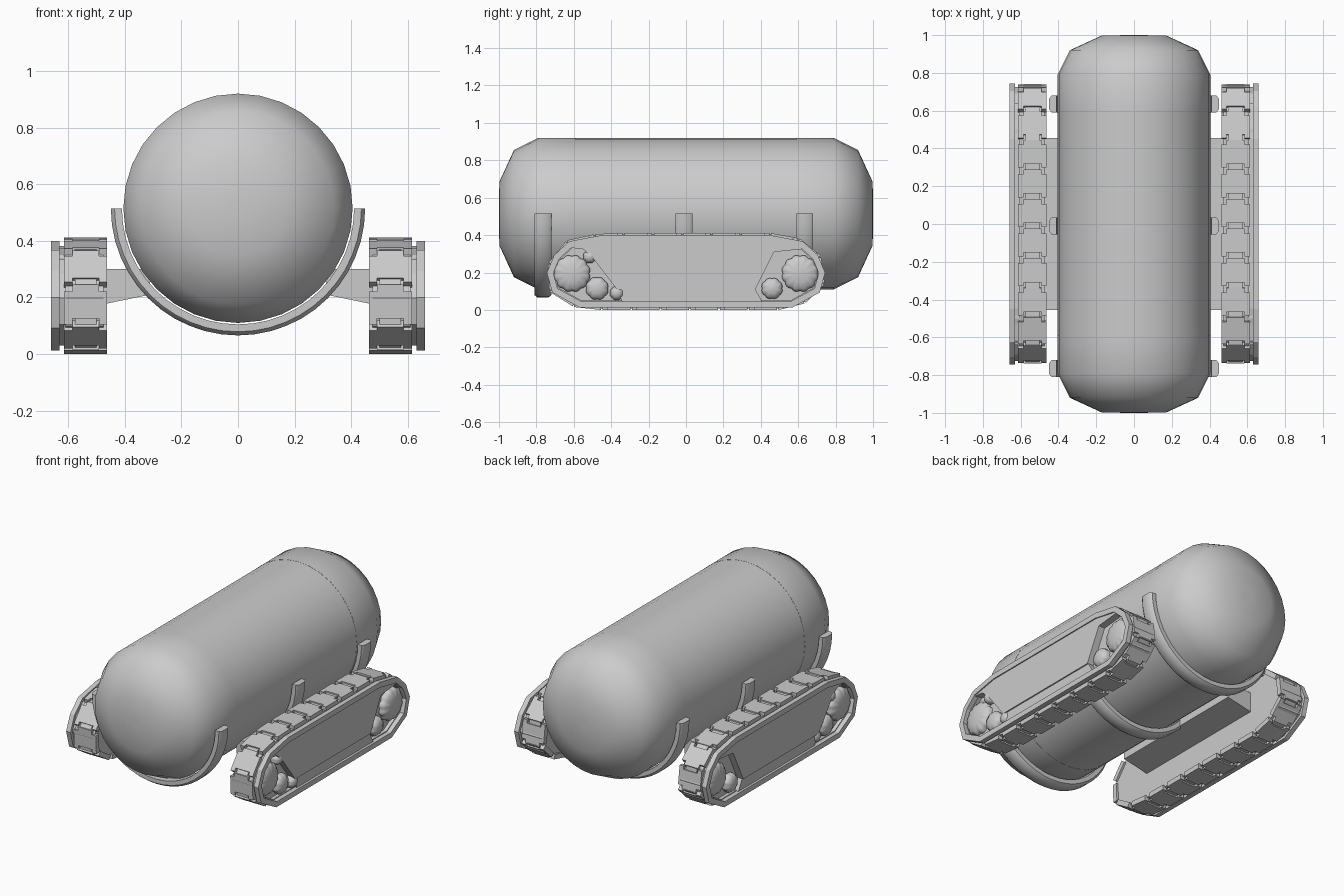
import bpy, bmesh
from math import sin, cos, pi, radians, hypot
from mathutils import Vector

if "Cube" in bpy.data.objects:
    bpy.data.objects.remove(bpy.data.objects["Cube"])


def finish(bm, name, mirror=False, smooth=None):
    bmesh.ops.recalc_face_normals(bm, faces=bm.faces)
    me = bpy.data.meshes.new(name)
    bm.to_mesh(me)
    bm.free()
    ob = bpy.data.objects.new(name, me)
    bpy.context.collection.objects.link(ob)
    if mirror:
        ob.modifiers.new("Mirror", 'MIRROR')
    if smooth:
        bpy.ops.object.select_all(action='DESELECT')
        ob.select_set(True)
        bpy.context.view_layer.objects.active = ob
        bpy.ops.object.shade_smooth_by_angle(angle=radians(smooth))
    return ob


def bridge(bm, a, b, closed=True):
    n = len(a)
    for i in range(n if closed else n - 1):
        j = (i + 1) % n
        bm.faces.new((a[i], a[j], b[j], b[i]))


def prism(bm, pts, x0, x1):
    """Solid from a (y, z) outline between two x positions."""
    a = [bm.verts.new((x0, y, z)) for y, z in pts]
    b = [bm.verts.new((x1, y, z)) for y, z in pts]
    bridge(bm, a, b)
    bm.faces.new(a)
    bm.faces.new(b)


def frame(bm, outer, inner, x0, x1):
    """Hollow band between two matching outlines."""
    loops = [[bm.verts.new((x, y, z)) for y, z in p]
             for x, p in ((x0, outer), (x1, outer), (x1, inner), (x0, inner))]
    for i in range(4):
        bridge(bm, loops[i], loops[(i + 1) % 4])


def inset(pts, d):
    """Move every edge of a clockwise convex outline inward by d."""
    out, n = [], len(pts)
    for i in range(n):
        p0, p, p1 = (Vector(pts[k % n]) for k in (i - 1, i, i + 1))
        e0, e1 = (p - p0).normalized(), (p1 - p).normalized()
        n0, n1 = Vector((e0.y, -e0.x)), Vector((e1.y, -e1.x))
        m = (n0 + n1) / (1 + n0.dot(n1))
        out.append(tuple(p + m * d))
    return out


# Tank: cylindrical middle and two rounded end caps
R, ZC, SEG = 0.405, 0.515, 32


def lathe(name, prof, smooth):
    bm = bmesh.new()
    rings = [[bm.verts.new((r * cos(2 * pi * i / SEG), y, ZC + r * sin(2 * pi * i / SEG)))
              for i in range(SEG)] for r, y in prof]
    for a, b in zip(rings, rings[1:]):
        bridge(bm, a, b)
    bm.faces.new(rings[0])
    bm.faces.new(rings[-1])
    return finish(bm, name, smooth=smooth)


lathe("tank_body", [(R - 0.001, -0.59), (R - 0.001, 0.59)], 40)
for s, nm in ((-1, "front"), (1, "rear")):
    lathe("tank_cap_" + nm, [(R, s * 0.59), (R, s * 0.79), (0.34, s * 0.92), (0.17, s * 0.998),
                             (0.02, s * 1.0)], 60)

# Cradle straps: three half rings under the tank
for k, y0 in enumerate((-0.765, -0.01, 0.635)):
    bm = bmesh.new()
    sect = [(0.41, -0.045), (0.436, -0.045), (0.449, -0.028),
            (0.449, 0.028), (0.436, 0.045), (0.41, 0.045)]
    rings = []
    for i in range(25):
        a = pi + pi * i / 24
        rings.append([bm.verts.new((r * cos(a), y0 + y, ZC + r * sin(a))) for r, y in sect])
    for a, b in zip(rings, rings[1:]):
        bridge(bm, a, b)
    bm.faces.new(rings[0])
    bm.faces.new(rings[-1])
    finish(bm, f"cradle_strap_{k + 1}", smooth=50)

# Mount blocks between tank and tracks
bm = bmesh.new()
sec = [(0.31, 0.21), (0.48, 0.175), (0.48, 0.30), (0.31, 0.30)]
a = [bm.verts.new((x, -0.455, z)) for x, z in sec]
b = [bm.verts.new((x, 0.455, z)) for x, z in sec]
bridge(bm, a, b)
bm.faces.new(a)
bm.faces.new(b)
finish(bm, "track_mount", mirror=True)

# Track outline, clockwise seen with y right and z up
half = [(0.45, 0.412), (0.63, 0.378), (0.715, 0.30), (0.757, 0.2), (0.725, 0.085), (0.57, 0.0)]
outline = half + [(-y, z) for y, z in reversed(half)]

# Track core and side rim
bm = bmesh.new()
prism(bm, inset(outline, 0.02), 0.475, 0.61)
finish(bm, "track_core", mirror=True)
bm = bmesh.new()
frame(bm, inset(outline, 0.03), inset(outline, 0.05), 0.605, 0.632)
frame(bm, inset(outline, 0.012), inset(outline, 0.045), 0.63, 0.66)
finish(bm, "track_rim", mirror=True)

# Side panel with open ends, plus the lower ledge
bm = bmesh.new()
prism(bm, [(-0.5, 0.375), (0.5, 0.375), (0.64, 0.34), (0.62, 0.325), (0.47, 0.31),
           (0.37, 0.11), (-0.37, 0.11), (-0.50, 0.28), (-0.55, 0.325), (-0.64, 0.335)], 0.605, 0.653)
prism(bm, [(-0.37, 0.111), (0.37, 0.111), (0.41, 0.04), (-0.34, 0.04)], 0.605, 0.645)
finish(bm, "side_panel", mirror=True)

# Track shoes: plate and interlocking tongue, spread evenly along the outline
N = 22
segs = list(zip(outline, outline[1:] + outline[:1]))
lens = [hypot(q[0] - p[0], q[1] - p[1]) for p, q in segs]
total = sum(lens)


def along(d):
    d %= total
    for (p, q), l in zip(segs, lens):
        if d <= l:
            return Vector(p).lerp(Vector(q), d / l)
        d -= l
    return Vector(outline[0])


bm = bmesh.new()
step = total / N
for i in range(N):
    p, q = along((i + 0.03) * step), along((i + 0.97) * step)
    t = (q - p).normalized()
    n = Vector((t.y, -t.x))
    L = (q - p).length

    def slab(s0, s1, h0, h1, x0, x1):
        prism(bm, [tuple(p + t * s + n * h) for s, h in
                   ((s0, h1), (s0, h0), (s1, h0), (s1, h1))], x0, x1)
    slab(0.02, L, 0.0, 0.03, 0.49, 0.585)
    for x0, x1 in ((0.462, 0.49), (0.585, 0.614)):
        slab(0.0, L - 0.025, 0.0, 0.03, x0, x1)
    slab(-0.012, 0.02, 0.008, 0.03, 0.5, 0.575)
finish(bm, "track_shoes", mirror=True)

# Scalloped, domed wheels in the open ends
for k, (y, z, r) in enumerate(((-0.61, 0.195, 0.1), (0.61, 0.195, 0.1), (-0.475, 0.115, 0.062),
                               (-0.37, 0.09, 0.038), (-0.515, 0.285, 0.036), (0.46, 0.115, 0.058))):
    bm = bmesh.new()
    lobes = 12 if r > 0.08 else 8
    M = lobes * 4
    rings = []
    for f, x in ((1, 0.6), (1, 0.63), (0.85, 0.645), (0.5, 0.655), (0.1, 0.658)):
        rings.append([])
        for i in range(M):
            rr = r * f * (0.92 + 0.08 * abs(sin(pi * i / 4)))
            a = 2 * pi * i / M
            rings[-1].append(bm.verts.new((x, y + rr * cos(a), z + rr * sin(a))))
    for a, b in zip(rings, rings[1:]):
        bridge(bm, a, b)
    bm.faces.new(rings[0])
    bm.faces.new(rings[-1])
    finish(bm, f"wheel_{k + 1}", mirror=True, smooth=50)
